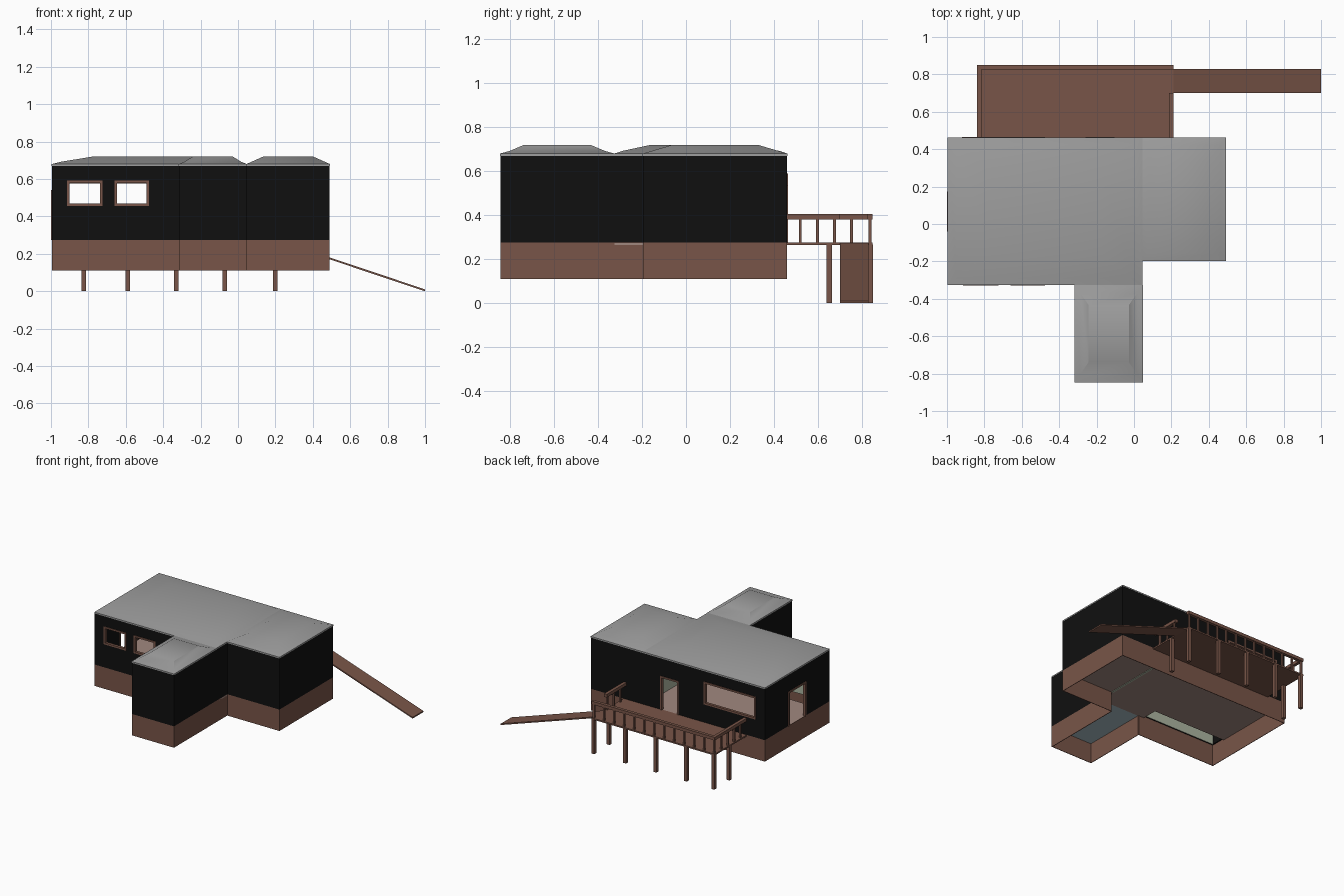
import bpy, bmesh, math
from mathutils import Vector, Matrix

cube = bpy.data.objects.get("Cube")
if cube:
    bpy.data.objects.remove(cube, do_unlink=True)


def material(name, rgb):
    m = bpy.data.materials.new(name)
    m.use_nodes = True
    m.diffuse_color = (*rgb, 1)
    bsdf = m.node_tree.nodes["Principled BSDF"]
    bsdf.inputs["Base Color"].default_value = (*rgb, 1)
    bsdf.inputs["Roughness"].default_value = 0.9
    return m


BROWN = material("brown wood", (0.19, 0.091, 0.065))
BLACK = material("black siding", (0.005, 0.005, 0.005))
GREY = material("grey roofing", (0.342, 0.342, 0.342))
BEIGE = material("beige floor", (0.356, 0.246, 0.212))
BLUE = material("pale blue floor", (0.40, 0.52, 0.56))
GREEN = material("pale green interior", (0.42, 0.47, 0.36))


def finish(name, bm, mat):
    bmesh.ops.recalc_face_normals(bm, faces=bm.faces)
    mesh = bpy.data.meshes.new(name)
    bm.to_mesh(mesh)
    bm.free()
    mesh.materials.append(mat)
    ob = bpy.data.objects.new(name, mesh)
    bpy.context.collection.objects.link(ob)
    return ob


def add_box(bm, a, b):
    """Box between two opposite corners."""
    a, b = Vector(a), Vector(b)
    size = [max(abs(v), 0.0005) for v in b - a]
    mat = Matrix.Translation((a + b) / 2) @ Matrix.Diagonal((*size, 1))
    bmesh.ops.create_cube(bm, size=1, matrix=mat)


def boxes(name, mat, pairs):
    bm = bmesh.new()
    for a, b in pairs:
        add_box(bm, a, b)
    return finish(name, bm, mat)


def panel(bm, p, q, s0, s1, z0, z1, d0, d1):
    """Box along the edge p-q from s0 to s1, with depth measured inward."""
    p, q = Vector(p), Vector(q)
    d = (q - p).normalized()
    n = Vector((d.y, -d.x))
    a, b = p + d * s0 + n * d0, p + d * s1 + n * d1
    add_box(bm, (*a, z0), (*b, z1))


def wall(bm, p, q, z0, z1, thick, holes=()):
    """Slab along p-q, split into strips around the holes."""
    s = 0
    for h0, h1, hz0, hz1 in sorted(holes):
        panel(bm, p, q, s, h0, z0, z1, 0, thick)
        if hz0 > z0:
            panel(bm, p, q, h0, h1, z0, hz0, 0, thick)
        panel(bm, p, q, h0, h1, hz1, z1, 0, thick)
        s = h1
    panel(bm, p, q, s, (Vector(q) - Vector(p)).length, z0, z1, 0, thick)


# House outline, clockwise from the back right corner
L, R, F, B = -0.995, 0.49, -0.325, 0.46
WX0, WX1, WF = -0.315, 0.045, -0.845
SF = -0.195
outline = [(L, B), (R, B), (R, SF), (WX1, SF), (WX1, WF), (WX0, WF), (WX0, F), (L, F)]
BASE, FLOOR, EAVE = 0.11, 0.275, 0.67

# Openings per outline edge: start, end, bottom, top
openings = {
    0: [(0.075, 0.52, 0.415, 0.59), (0.735, 0.89, FLOOR, 0.535)],
    6: [(0.16, 0.345, 0.455, 0.592), (0.41, 0.6, 0.455, 0.592)],
    7: [(0.285, 0.5, FLOOR, 0.54)],
}

skirt, walls, frames = bmesh.new(), bmesh.new(), bmesh.new()
for i, p in enumerate(outline):
    q = outline[(i + 1) % len(outline)]
    wall(skirt, p, q, BASE, FLOOR, 0.004)
    wall(walls, p, q, FLOOR, EAVE, 0.012, openings.get(i, ()))
    for s0, s1, z0, z1 in openings.get(i, ()):
        w = 0.013
        for s in (s0, s1 - w):
            panel(frames, p, q, s, s + w, z0, z1, -0.005, 0.016)
        panel(frames, p, q, s0, s1, z1 - w, z1, -0.005, 0.016)
        if z0 > FLOOR:
            panel(frames, p, q, s0, s1, z0, z0 + w, -0.005, 0.016)
finish("foundation_skirt", skirt, BROWN)
finish("outer_walls", walls, BLACK)
finish("window_and_door_frames", frames, BROWN)

# Interior floors, front wall lining and partitions
f0, f1 = FLOOR - 0.012, FLOOR - 0.002
boxes("main_floor", BEIGE, [
    ((L + 0.006, -0.2, f0), (WX1, B - 0.006, f1)),
    ((-0.36, F, f0), (WX1, -0.2, f1)),
    ((WX1, SF + 0.006, f0), (R - 0.006, B - 0.006, f1)),
])
boxes("front_room_floor", BLUE, [((WX0 + 0.006, WF + 0.006, f0), (WX1 - 0.006, F, f1))])
lining = bmesh.new()
wall(lining, (WX0, F + 0.012), (L + 0.013, F + 0.012), FLOOR, EAVE, 0.003, openings[6])
finish("front_wall_lining", lining, GREEN)
boxes("partitions", GREEN, [
    ((WX1 - 0.01, SF + 0.01, f0 - 0.004), (WX1 + 0.005, 0.25, EAVE)),
    ((WX0 + 0.01, F, FLOOR), (WX1 - 0.013, F + 0.01, EAVE)),
])


def roof(name, x0, x1, y0, y1, ix, iy, bend):
    """Low hipped roof with a flat top and a bend in its slopes."""
    bm = bmesh.new()
    rings = []
    for t, z in ((0, EAVE), (0, 0.68), (bend, 0.692), (1, 0.72)):
        dx, dy = ix * t, iy * t
        rings.append([bm.verts.new((x, y, z)) for x, y in (
            (x0 + dx, y0 + dy), (x1 - dx, y0 + dy), (x1 - dx, y1 - dy), (x0 + dx, y1 - dy))])
    for lo, hi in zip(rings, rings[1:]):
        for k in range(4):
            j = (k + 1) % 4
            bm.faces.new((lo[k], lo[j], hi[j], hi[k]))
    bm.faces.new(rings[0][::-1])
    bm.faces.new(rings[-1])
    ob = finish(name, bm, GREY)
    bpy.ops.object.select_all(action='DESELECT')
    ob.select_set(True)
    bpy.context.view_layer.objects.active = ob
    bpy.ops.object.shade_smooth_by_angle(angle=math.radians(30))


roof("main_roof", L - 0.002, WX1, F - 0.002, B + 0.002, 0.22, 0.167, 0.22)
roof("side_wing_roof", WX1, R + 0.002, SF - 0.002, B + 0.002, 0.09, 0.135, 0.3)
roof("front_wing_roof", WX0 - 0.002, WX1 + 0.002, WF - 0.002, F, 0.075, 0.11, 0.4)

# Raised deck on posts
DX0, DX1, DY = -0.84, 0.21, 0.85
boxes("deck_floor", BROWN, [((DX0, B, 0.264), (DX1, DY, FLOOR))])
post_spots = [(x, 0.838) for x in (-0.825, -0.59, -0.33, -0.07, 0.2)]
post_spots += [(-0.825, 0.652), (0.2, 0.652)]
h = 0.0125
boxes("deck_posts", BROWN,
      [((x - h, y - h, 0), (x + h, y + h, 0.266)) for x, y in post_spots])

# Deck railing, with a gap on the ramp side
r0, r1, w = 0.38, 0.404, 0.024
boxes("deck_handrails", BROWN, [
    ((DX0, DY - w, r0), (DX1, DY, r1)),
    ((DX0, B, r0), (DX0 + w, DY - w, r1)),
    ((DX1 - w, B, r0), (DX1, 0.7, r1)),
])
c, b = w / 2, 0.0065
spots = [(DX0 + c + k * (DX1 - DX0 - w) / 12, DY - c) for k in range(13)]
side = [0.52 + 0.078 * k for k in range(4)]
spots += [(DX0 + c, y) for y in side] + [(DX1 - c, y) for y in side[:3]]
boxes("deck_balusters", BROWN,
      [((x - b, y - b, FLOOR), (x + b, y + b, r0)) for x, y in spots])

# Sloping ramp, sheared from a flat plank
bm = bmesh.new()
add_box(bm, (DX1, 0.7, 0), (1.0, 0.83, 0.01))
for v in bm.verts:
    v.co.z += 0.264 * (1.0 - v.co.x) / (1.0 - DX1)
finish("ramp", bm, BROWN)
